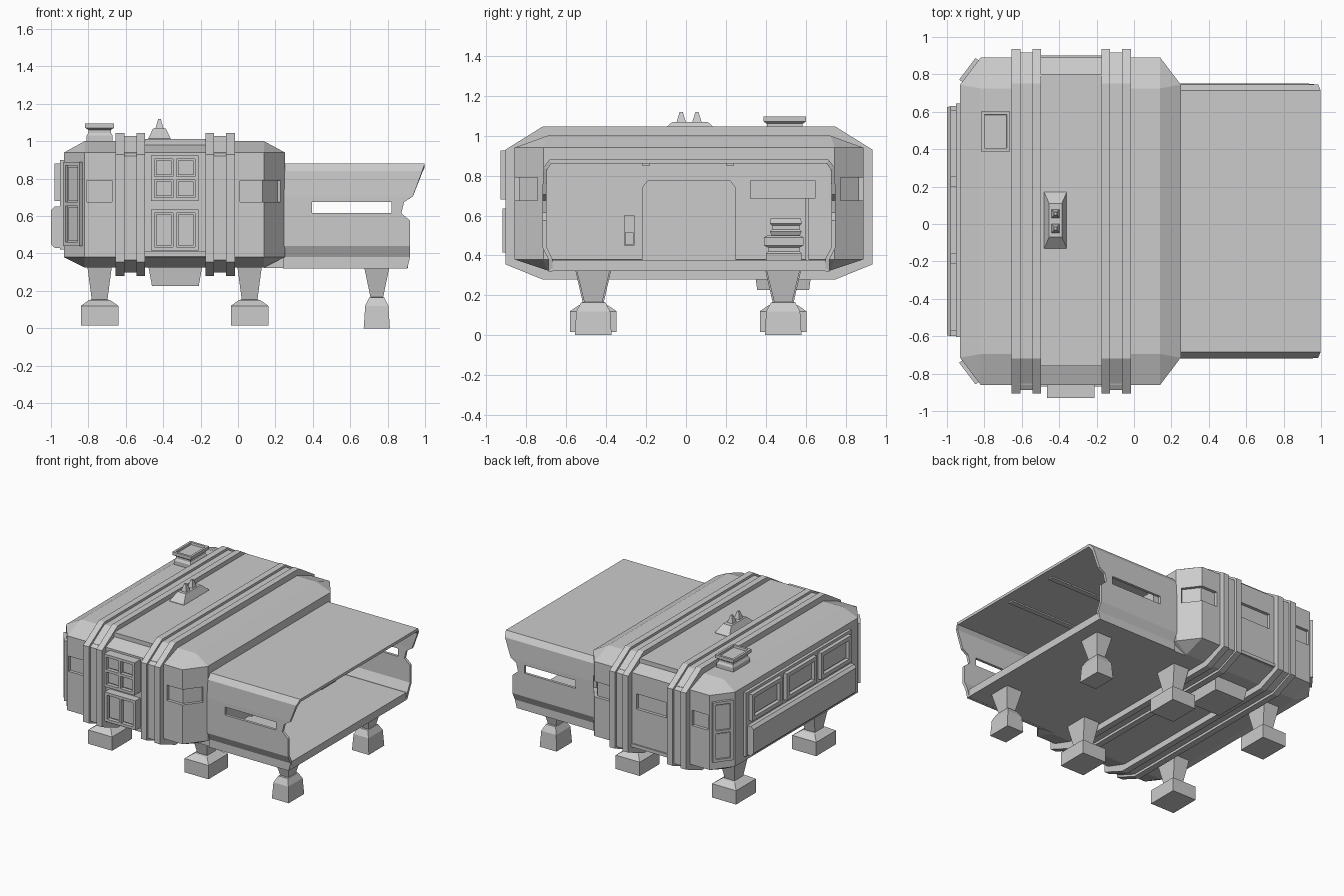
import bpy, bmesh
from math import atan2
from mathutils import Matrix, Vector

if "Cube" in bpy.data.objects:
    bpy.data.objects.remove(bpy.data.objects["Cube"])

C = 0.015  # centre line of the cabin in y


def finish(name, bm, fix=True):
    if fix:
        bmesh.ops.recalc_face_normals(bm, faces=bm.faces)
    me = bpy.data.meshes.new(name)
    bm.to_mesh(me)
    bm.free()
    ob = bpy.data.objects.new(name, me)
    bpy.context.scene.collection.objects.link(ob)
    return ob


def hull(name, pts):
    bm = bmesh.new()
    vs = [bm.verts.new(p) for p in pts]
    bmesh.ops.convex_hull(bm, input=vs)
    bmesh.ops.dissolve_limit(bm, angle_limit=0.01, verts=bm.verts, edges=bm.edges)
    return finish(name, bm)


def boxes(name, items, mat=Matrix()):
    """Several boxes in one object, each (x0, x1, y0, y1, z0, z1)."""
    bm = bmesh.new()
    for x0, x1, y0, y1, z0, z1 in items:
        m = Matrix.Translation(((x0 + x1) / 2, (y0 + y1) / 2, (z0 + z1) / 2))
        m = m @ Matrix.Diagonal((abs(x1 - x0), abs(y1 - y0), abs(z1 - z0), 1))
        bmesh.ops.create_cube(bm, size=1, matrix=mat @ m)
    return finish(name, bm)


def stack(name, cx, cy, sections):
    """Loft of rectangles (z, half_x, half_y) from bottom to top."""
    bm = bmesh.new()
    rings = [[bm.verts.new((cx + sx * hx, cy + sy * hy, z))
              for sx, sy in ((-1, -1), (1, -1), (1, 1), (-1, 1))]
             for z, hx, hy in sections]
    for a, b in zip(rings, rings[1:]):
        for i in range(4):
            j = (i + 1) % 4
            bm.faces.new((a[i], a[j], b[j], b[i]))
    bm.faces.new(rings[0][::-1])
    bm.faces.new(rings[-1])
    return finish(name, bm)


def facing(nx, ny, x, y):
    """Frame at (x, y) whose local -y points outwards along (nx, ny)."""
    return Matrix.Translation((x, y, 0)) @ Matrix.Rotation(atan2(nx, -ny), 4, 'Z')


def window(name, mat, w, z0, z1, cols, rows, depth, pane=0.018, t=0.02):
    """Frame of bars with panes set slightly back."""
    h = w / 2
    cell, rise = (w - t) / cols, (z1 - z0 - t) / rows
    parts = [(-h + i * cell, -h + i * cell + t, -depth, 0.02, z0, z1) for i in range(cols + 1)]
    parts += [(-h, h, -depth, 0.02, z0 + j * rise, z0 + j * rise + t) for j in range(rows + 1)]
    for i in range(cols):
        for j in range(rows):
            u, v = -h + t + i * cell, z0 + t + j * rise
            g = 0.008
            parts.append((u + g, u + cell - t - g, pane - depth, 0.02, v + g, v + rise - t - g))
    parts.append((-h, h, pane * 1.5 - depth, 0.02, z0, z1))
    return boxes(name, parts, mat)


def octagon(x, hw, top_hw, z):
    return [(x, C + s * y, zz) for s in (-1, 1)
            for y, zz in ((top_hw, z[0]), (hw, z[1]), (hw, z[2]), (top_hw, z[3]))]


# Cabin body, chamfered on every side
zs = (0.325, 0.38, 0.94, 1.0)
pts = octagon(-0.82, 0.875, 0.71, zs) + octagon(0.14, 0.875, 0.71, zs)
pts += [(x, C + s * 0.73, z) for x in (-0.93, 0.25) for s in (-1, 1) for z in (0.38, 0.94)]
body = hull("cabin_body", pts)

# Recessed slot windows cut into the body
cutters = []
for s in (-1, 1):
    y0, y1 = sorted((C + s * 0.852, C + s * 0.95))
    for x0, x1 in ((-0.807, -0.674), (0.01, 0.142)):
        cutters.append(boxes("window_cutter", [(x0, x1, y0, y1, 0.675, 0.79)]))
    m = facing(0.797, s * 0.604, 0.195, C + s * 0.8025)
    u0, u1 = sorted((-s * -0.1, -s * 0.055))
    cutters.append(boxes("corner_window_cutter", [(u0, u1, -0.1, 0.022, 0.675, 0.79)], m))
cutters.append(boxes("back_window_cutter", [(-0.46, -0.21, 0.867, 1.0, 0.675, 0.79)]))
for c in cutters:
    c.hide_render = True
    c.hide_viewport = True
    mod = body.modifiers.new("window", 'BOOLEAN')
    mod.operation = 'DIFFERENCE'
    mod.solver = 'EXACT'
    mod.object = c

# Rib bands: two ridges with a lower strip between
for x in (-0.655, -0.174):
    for a, b, d in ((0, 0.047, 0), (0.04, 0.118, 0.018), (0.111, 0.157, 0)):
        z = (0.28 + d, 0.355 + d / 2, 0.93 - d / 2, 1.045 - d)
        hull("rib_band", octagon(x + a, 0.92 - d, 0.735, z) + octagon(x + b, 0.92 - d, 0.735, z))

# Roof plate and sills between the ribs
boxes("roof_plate", [(-0.5, -0.174, -0.76, 0.8, 0.98, 1.012)])
for s in (-1, 1):
    boxes("rib_sill", [(-0.5, -0.174, C + s * 0.80, C + s * 0.885, 0.385, 0.41)])

# Front windows
front = facing(0, -1, -0.338, C - 0.875)
window("front_upper_window", front, 0.256, 0.68, 0.925, 2, 2, 0.07)
window("front_lower_window", front, 0.256, 0.415, 0.635, 2, 1, 0.06)

# Panels on the two rear corners
for s in (-1, 1):
    m = facing(-0.797, s * 0.604, -0.875, C + s * 0.8025)
    window("corner_panel", m, 0.145, 0.44, 0.89, 1, 2, 0.02, 0.01)

# End wall: row of three windows above a protruding panel
end = facing(-1, 0, -0.93, 0.02)
boxes("end_backing", [(-0.625, 0.625, -0.022, 0.02, 0.42, 0.9)], end)
for k in (-1, 0, 1):
    m = facing(-1, 0, -0.93, 0.02 + k * 0.41)
    window("end_window", m, 0.36, 0.68, 0.88, 1, 1, 0.05, 0.02, 0.03)
hull("end_lower_panel", [(x, 0.015 + s * y, z) for s in (-1, 1) for x, y, z in
     ((-0.95, 0.615, 0.43), (-0.95, 0.615, 0.65), (-0.98, 0.615, 0.65),
      (-1.0, 0.61, 0.63), (-1.0, 0.61, 0.45), (-0.98, 0.615, 0.43))])

# Porch shell: wall rows (half_y, z, x_end) swept over the roof, with a slot each side
half = [(0.705, 0.32, 0.905), (0.705, 0.38, 0.92), (0.735, 0.44, 0.92), (0.735, 0.575, 0.92),
        (0.735, 0.615, 0.873), (0.735, 0.675, 0.888), (0.735, 0.705, 0.935),
        (0.73, 0.84, 0.985), (0.70, 0.88, 0.998)]
rows = [(C - y, z, x) for y, z, x in half] + [(C + y, z, x) for y, z, x in half[::-1]]
bm = bmesh.new()
grid = [[bm.verts.new((x, y, z)) for x in (0.24, 0.395, 0.82, xe)] for y, z, xe in rows]
for r in range(len(rows) - 1):
    for c in range(3):
        if c == 1 and r in (4, len(rows) - 6):
            continue
        bm.faces.new((grid[r][c], grid[r][c + 1], grid[r + 1][c + 1], grid[r + 1][c]))
porch = finish("porch_shell", bm, False)
mod = porch.modifiers.new("thickness", 'SOLIDIFY')
mod.thickness = 0.02
mod.use_even_offset = True
boxes("porch_floor", [(0.14, 0.908, C - 0.695, C + 0.695, 0.321, 0.378)])
for y in (-0.2, 0.22):
    boxes("roof_light_strip", [(0.3, 0.93, y - 0.02, y + 0.02, 0.85, 0.862)])

# Door, keypad, shelf and canisters on the porch
hull("door", [(x, y, z) for x in (0.24, 0.268) for y, z in
     ((-0.22, 0.37), (0.25, 0.37), (-0.22, 0.74), (0.25, 0.74), (-0.19, 0.778), (0.22, 0.778))])
boxes("keypad", [(0.24, 0.262, -0.31, -0.257, 0.45, 0.6), (0.24, 0.275, -0.305, -0.262, 0.455, 0.515)])
boxes("shelf", [(0.24, 0.37, 0.32, 0.65, 0.685, 0.775)])
boxes("shelf_post", [(0.24, 0.28, 0.6, 0.617, 0.37, 0.69)])
stack("lower_canister", 0.34, 0.49, [(0.375, 0.07, 0.09), (0.41, 0.075, 0.09), (0.42, 0.065, 0.08),
      (0.44, 0.065, 0.08), (0.45, 0.075, 0.1), (0.49, 0.075, 0.1), (0.5, 0.06, 0.08)])
stack("upper_canister", 0.34, 0.5, [(0.5, 0.05, 0.07), (0.52, 0.06, 0.08), (0.53, 0.05, 0.07),
      (0.55, 0.05, 0.07), (0.56, 0.06, 0.08), (0.585, 0.055, 0.075)])

# Legs with block feet
for y in (-0.465, 0.487):
    for x in (-0.74, 0.062):
        stack("cabin_leg", x, y, [(0.016, 0.1, 0.117), (0.12, 0.1, 0.117), (0.152, 0.055, 0.07),
              (0.153, 0.042, 0.05), (0.335, 0.066, 0.092)])
    stack("porch_leg", 0.742, y, [(0, 0.07, 0.092), (0.12, 0.062, 0.085), (0.165, 0.04, 0.06),
          (0.166, 0.034, 0.045), (0.33, 0.068, 0.085)])

# Underside box
stack("underside_box", -0.335, 0.487, [(0.226, 0.125, 0.13), (0.335, 0.145, 0.145)])

# Roof vent with hollow top
bm_vent = stack("roof_vent", -0.74, 0.495, [(0.99, 0.07, 0.1), (1.03, 0.07, 0.1), (1.045, 0.06, 0.09),
      (1.06, 0.06, 0.09), (1.072, 0.077, 0.107), (1.096, 0.077, 0.107), (1.0961, 0.06, 0.09),
      (1.08, 0.058, 0.088)])

# Antenna base and spikes
stack("antenna_base", -0.42, 0.02, [(1.0, 0.06, 0.15), (1.015, 0.06, 0.15), (1.068, 0.034, 0.09)])
for y in (-0.024, 0.055):
    stack("antenna_spike", -0.42, y, [(1.06, 0.024, 0.026), (1.112, 0.009, 0.01), (1.12, 0.007, 0.008)])
